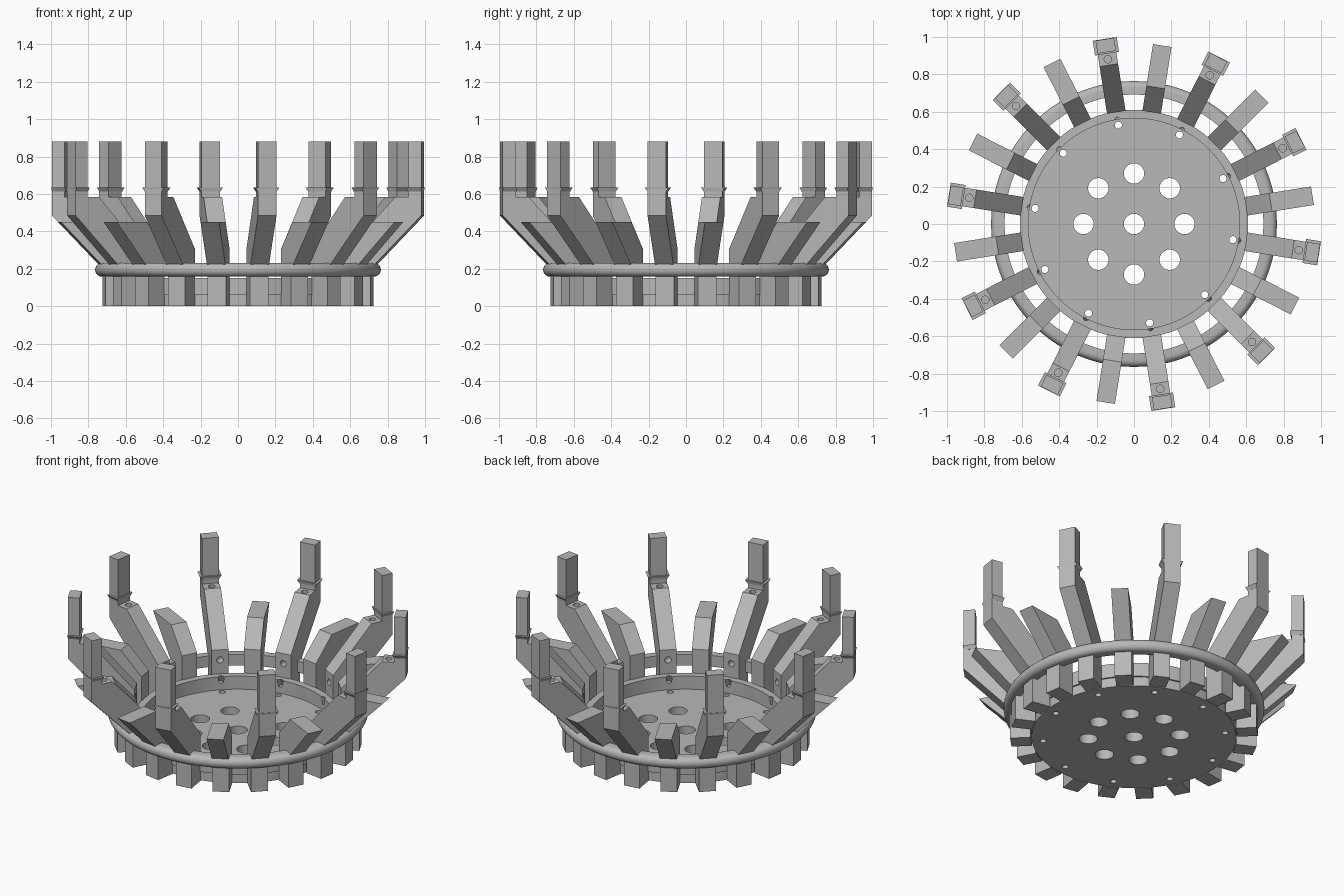
import bpy, bmesh
from math import radians, sin, cos, pi
from mathutils import Matrix, Vector

if "Cube" in bpy.data.objects:
    bpy.data.objects.remove(bpy.data.objects["Cube"], do_unlink=True)

grey = bpy.data.materials.new("plain grey")
grey.use_nodes = True
grey.diffuse_color = (0.48, 0.48, 0.48, 1)
grey.node_tree.nodes["Principled BSDF"].inputs["Base Color"].default_value = grey.diffuse_color


def add_object(name, bm):
    bmesh.ops.recalc_face_normals(bm, faces=bm.faces)
    mesh = bpy.data.meshes.new(name)
    bm.to_mesh(mesh)
    bm.free()
    mesh.materials.append(grey)
    obj = bpy.data.objects.new(name, mesh)
    bpy.context.collection.objects.link(obj)
    return obj


def smooth(obj):
    bpy.ops.object.select_all(action='DESELECT')
    obj.select_set(True)
    bpy.context.view_layer.objects.active = obj
    bpy.ops.object.shade_smooth_by_angle(angle=radians(35))


def lathe(name, profile, steps=96):
    """Spin an open or closed (radius, height) outline around the z axis."""
    bm = bmesh.new()
    verts = [bm.verts.new((r, 0, z)) for r, z in profile]
    edges = [bm.edges.new((a, b)) for a, b in zip(verts, verts[1:] + verts[:1])]
    bmesh.ops.spin(bm, geom=verts + edges, cent=(0, 0, 0), axis=(0, 0, 1),
                   angle=2 * pi, steps=steps, use_merge=True)
    bmesh.ops.remove_doubles(bm, verts=bm.verts, dist=0.0001)
    return add_object(name, bm)


def drill(bm, start, end, radius):
    """Add a cylinder running between two points."""
    a, b = Vector(start), Vector(end)
    turn = (b - a).to_track_quat('Z', 'Y').to_matrix().to_4x4()
    bmesh.ops.create_cone(bm, cap_ends=True, segments=20, radius1=radius, radius2=radius,
                          depth=(b - a).length, matrix=Matrix.Translation((a + b) / 2) @ turn)


def cut(obj, bm):
    """Subtract the drills from the object and keep the result."""
    cutter = add_object("hole_cutter", bm)
    cutter.hide_render = True
    mod = obj.modifiers.new("holes", 'BOOLEAN')
    mod.operation, mod.solver, mod.object = 'DIFFERENCE', 'EXACT', cutter
    graph = bpy.context.evaluated_depsgraph_get()
    mesh = bpy.data.meshes.new_from_object(obj.evaluated_get(graph))
    obj.modifiers.clear()
    obj.data = mesh
    bpy.data.objects.remove(cutter, do_unlink=True)


def finger(name, outline, width=0.1):
    """Extrude a side outline (radius, height) into a flat finger along +x."""
    bm = bmesh.new()
    face = bm.faces.new([bm.verts.new((r, -width / 2, z)) for r, z in outline])
    grown = bmesh.ops.extrude_face_region(bm, geom=[face])["geom"]
    bmesh.ops.translate(bm, verts=[v for v in grown if isinstance(v, bmesh.types.BMVert)],
                        vec=(0, width, 0))
    return add_object(name, bm)


def repeat(obj, first, count=10):
    """Place linked copies of the part around the base."""
    base = obj.name
    for k in range(count):
        part = obj if k == 0 else bpy.data.objects.new(f"{base}_{k + 1}", obj.data)
        if k:
            bpy.context.collection.objects.link(part)
        part.rotation_euler.z = radians(first + 36 * k)


# Base plate: a shallow dish with a raised rim
FLOOR, RIM = 0.065, 0.15
base = lathe("base_plate", [(0, 0), (0.6, 0), (0.6, 0.06), (0.61, 0.06), (0.61, RIM),
                            (0.565, RIM), (0.565, FLOOR), (0, FLOOR)])
holes = bmesh.new()
drill(holes, (0, 0, -0.1), (0, 0, 0.3), 0.055)
for k in range(8):
    x, y = 0.27 * cos(k * pi / 4), 0.27 * sin(k * pi / 4)
    drill(holes, (x, y, -0.1), (x, y, 0.3), 0.055)
for k in range(10):
    # cord holes: one straight through the floor, one slanting into the rim
    a = radians(27 + 36 * k)
    d = Vector((cos(a), sin(a), 0))
    up = Vector((0, 0, 1))
    drill(holes, d * 0.535 - up * 0.1, d * 0.535 + up * 0.09, 0.019)
    drill(holes, d * 0.55 + up * 0.165, d * 0.59 + up * 0.095, 0.017)
cut(base, holes)
smooth(base)

# Binding ring: flat inside, rounded outside
arc = [(0.73 + 0.034 * cos(t), 0.195 + 0.036 * sin(t))
       for t in (radians(-90 + 18 * i) for i in range(11))]
ring = lathe("binding_ring", [(0.692, 0.159)] + arc + [(0.692, 0.231)])
smooth(ring)

# Long fingers with an upright blade
long_finger = finger("long_finger", [(0.605, 0), (0.725, 0), (0.725, 0.2), (1.0, 0.485),
                                     (1.0, 0.88), (0.93, 0.88), (0.93, 0.585),
                                     (0.86, 0.585), (0.605, 0.305)])
holes = bmesh.new()
drill(holes, (0.892, 0, 0.48), (0.892, 0, 0.65), 0.02)
drill(holes, (0.55, 0, 0.24), (0.66, 0, 0.24), 0.02)
cut(long_finger, holes)
repeat(long_finger, 27)

# Short fingers, cut off level
short_finger = finger("short_finger", [(0.605, 0), (0.725, 0), (0.725, 0.2), (0.966, 0.45),
                                       (0.74, 0.45), (0.605, 0.305)])
repeat(short_finger, 9)

# Thin flared collar around each blade
bm = bmesh.new()
bmesh.ops.create_cube(bm, size=1, matrix=Matrix.Translation((0.962, 0, 0.624))
                      @ Matrix.Diagonal((0.08, 0.13, 0.022, 1)))
for v in bm.verts:
    if v.co.z < 0.624:
        v.co.y *= 0.78
        v.co.x = 0.962 + (v.co.x - 0.962) * 0.88
collar = add_object("blade_collar", bm)
repeat(collar, 27)
